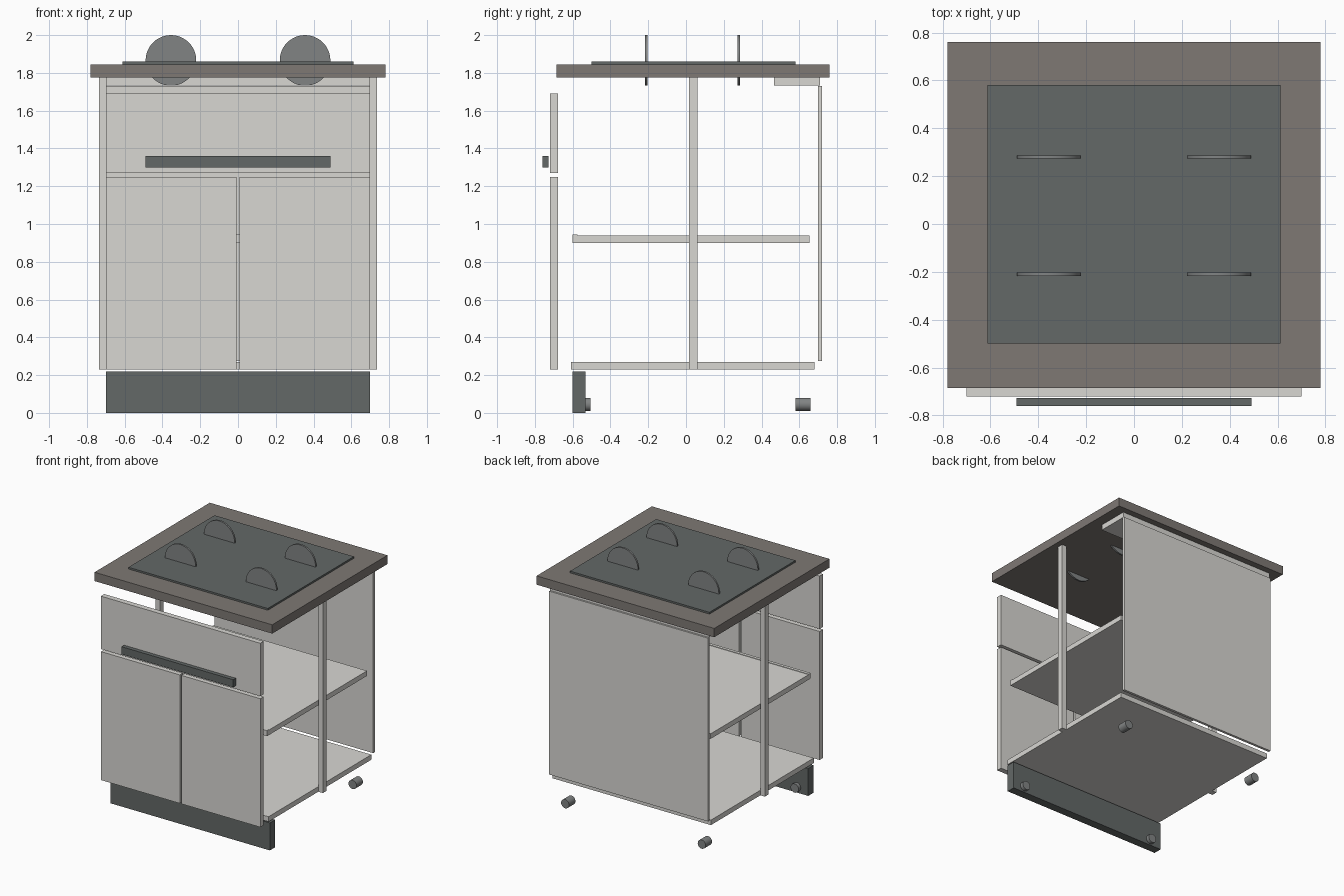
import bpy
import math

if "Cube" in bpy.data.objects:
    bpy.data.objects.remove(bpy.data.objects["Cube"])


def material(name, rgb):
    m = bpy.data.materials.new(name)
    m.diffuse_color = (*rgb, 1)
    m.use_nodes = True
    m.node_tree.nodes["Principled BSDF"].inputs["Base Color"].default_value = m.diffuse_color
    return m


PANEL = material("pale_panel", (0.69, 0.68, 0.65))
STONE = material("worktop_stone", (0.21, 0.19, 0.175))
DARK = material("dark_metal", (0.125, 0.138, 0.135))
STEEL = material("grey_metal", (0.22, 0.23, 0.23))


def box(name, x, y, z, mat):
    """Box from (min, max) ranges on each axis."""
    bpy.ops.mesh.primitive_cube_add(
        size=1, location=[(a + b) / 2 for a, b in (x, y, z)])
    ob = bpy.context.object
    ob.name = name
    ob.scale = [b - a for a, b in (x, y, z)]
    bpy.ops.object.transform_apply(location=False, rotation=False, scale=True)
    ob.data.materials.append(mat)
    return ob


def disc(name, loc, radius, depth, sides, mat):
    """Cylinder lying along the y axis."""
    bpy.ops.mesh.primitive_cylinder_add(
        vertices=sides, radius=radius, depth=depth, location=loc,
        rotation=(math.pi / 2, 0, 0))
    ob = bpy.context.object
    ob.name = name
    ob.data.materials.append(mat)
    bpy.ops.object.shade_smooth_by_angle(angle=math.radians(40))
    return ob


# Worktop and glass hob
box("worktop", (-0.78, 0.78), (-0.685, 0.76), (1.775, 1.845), STONE)
box("hob_plate", (-0.612, 0.612), (-0.50, 0.58), (1.845, 1.859), DARK)

# Carcass boards
box("bottom_board", (-0.695, 0.695), (-0.61, 0.68), (0.23, 0.27), PANEL)
box("shelf", (-0.675, 0.675), (-0.58, 0.655), (0.90, 0.94), PANEL)
box("shelf_edge_strip", (-0.675, 0.675), (-0.60, -0.575), (0.90, 0.944), PANEL)
box("back_panel", (-0.697, 0.697), (0.70, 0.72), (0.275, 1.73), PANEL)
box("top_rail", (-0.697, 0.697), (0.465, 0.71), (1.732, 1.775), PANEL)

# Drawer, plinth and handle
box("drawer_front", (-0.70, 0.70), (-0.72, -0.677), (1.27, 1.69), PANEL)
box("drawer_handle", (-0.49, 0.49), (-0.76, -0.728), (1.30, 1.36), DARK)
box("plinth", (-0.70, 0.70), (-0.60, -0.533), (0.0, 0.218), DARK)

# Paired parts: doors, side posts, feet and burners
for side, s in (("left", -1), ("right", 1)):
    box(side + "_door", sorted((s * 0.007, s * 0.70)), (-0.72, -0.677),
        (0.23, 1.25), PANEL)
    box(side + "_post", sorted((s * 0.695, s * 0.735)), (0.015, 0.06),
        (0.23, 1.775), PANEL)
    for end, foot_y, burner_y in (("front", -0.545, -0.21), ("back", 0.62, 0.28)):
        disc(f"{end}_{side}_foot", (s * 0.60, foot_y, 0.045), 0.035, 0.08, 24, STEEL)
        disc(f"{end}_{side}_burner", (s * 0.355, burner_y, 1.866), 0.134, 0.014,
             48, STEEL)
